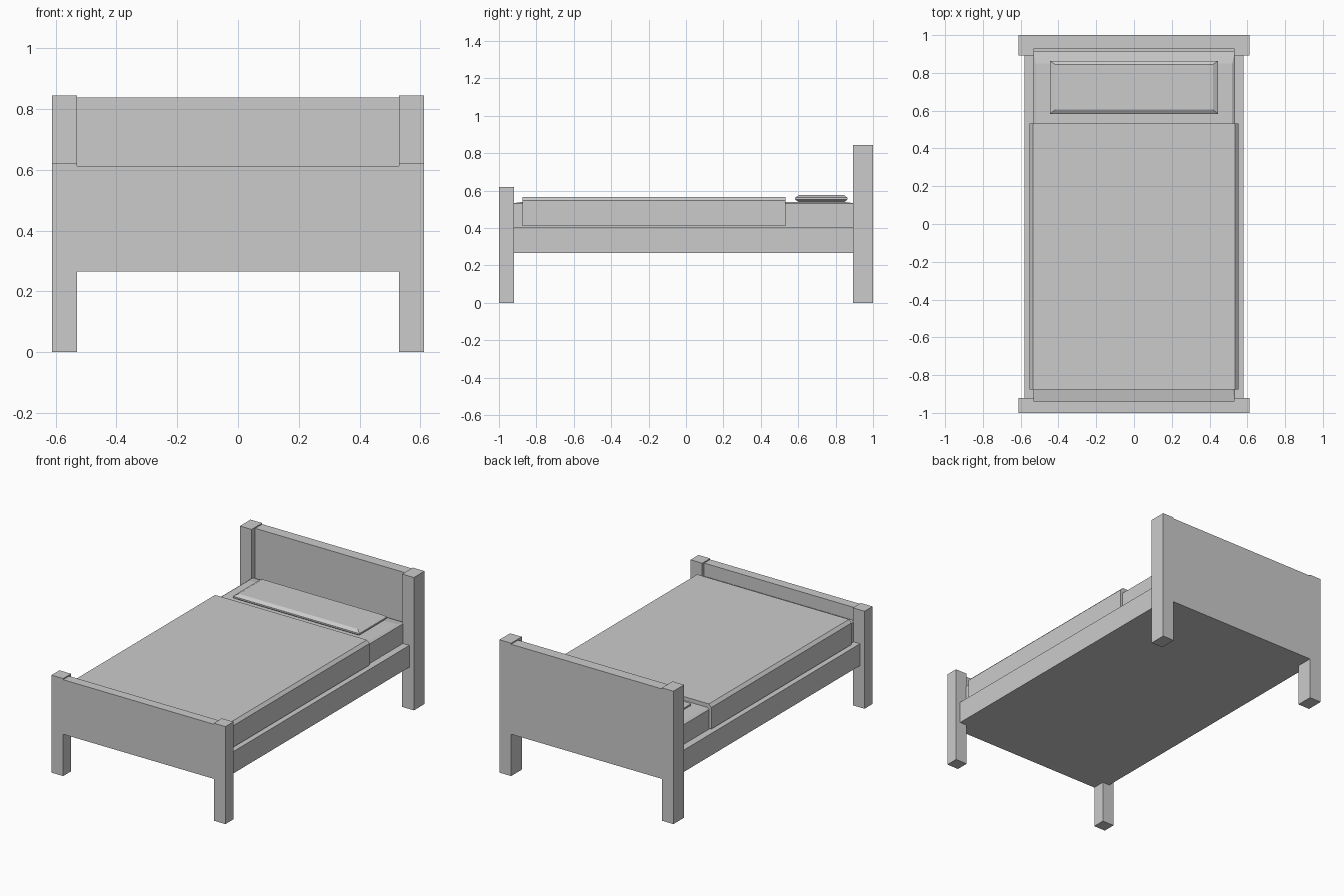
import bpy, bmesh

if "Cube" in bpy.data.objects:
    bpy.data.objects.remove(bpy.data.objects["Cube"])


def mesh_object(name, verts, faces):
    me = bpy.data.meshes.new(name)
    me.from_pydata(verts, [], faces)
    bm = bmesh.new()
    bm.from_mesh(me)
    bmesh.ops.recalc_face_normals(bm, faces=bm.faces)
    bm.to_mesh(me)
    bm.free()
    ob = bpy.data.objects.new(name, me)
    bpy.context.collection.objects.link(ob)
    return ob


def stack(name, layers):
    """Solid from stacked rectangles: (x half width, y0, y1, z) per layer."""
    verts, faces = [], []
    for hx, y0, y1, z in layers:
        verts += [(-hx, y0, z), (hx, y0, z), (hx, y1, z), (-hx, y1, z)]
    for k in range(len(layers) - 1):
        a = 4 * k
        for i in range(4):
            j = (i + 1) % 4
            faces.append((a + i, a + j, a + 4 + j, a + 4 + i))
    n = len(verts)
    faces += [(3, 2, 1, 0), (n - 4, n - 3, n - 2, n - 1)]
    return mesh_object(name, verts, faces)


def box(name, x0, x1, y0, y1, z0, z1):
    ob = stack(name, [((x1 - x0) / 2, y0, y1, z0), ((x1 - x0) / 2, y0, y1, z1)])
    ob.location.x = (x0 + x1) / 2
    return ob


# Corner posts
for label, s in (("left", -1), ("right", 1)):
    x0, x1 = sorted((s * 0.53, s * 0.612))
    box("front_post_" + label, x0, x1, -1.0, -0.92, 0, 0.62)
    box("back_post_" + label, x0, x1, 0.893, 1.0, 0, 0.845)

# Headboard and footboard panels, flush with the outer post faces
box("headboard", -0.53, 0.53, 0.93, 1.0, 0.266, 0.838)
box("footboard", -0.53, 0.53, -1.0, -0.94, 0.266, 0.613)

# Bed base with side rails
box("side_rails", -0.58, 0.58, -0.92, 0.893, 0.266, 0.405)
box("base_infill", -0.53, 0.53, -0.94, 0.93, 0.266, 0.405)

# Mattress with a softly sloped top edge
stack("mattress", [(0.535, -0.94, 0.912, 0.405), (0.535, -0.94, 0.912, 0.53),
                   (0.52, -0.875, 0.85, 0.54)])

# Blanket draped over the sides, chamfered along its length
stack("blanket", [(0.552, -0.875, 0.533, 0.41), (0.552, -0.875, 0.533, 0.547),
                  (0.534, -0.875, 0.533, 0.565)])

# Pillow
stack("pillow", [(0.42, 0.605, 0.845, 0.538), (0.445, 0.583, 0.863, 0.552),
                 (0.445, 0.583, 0.863, 0.562), (0.418, 0.605, 0.845, 0.576)])
